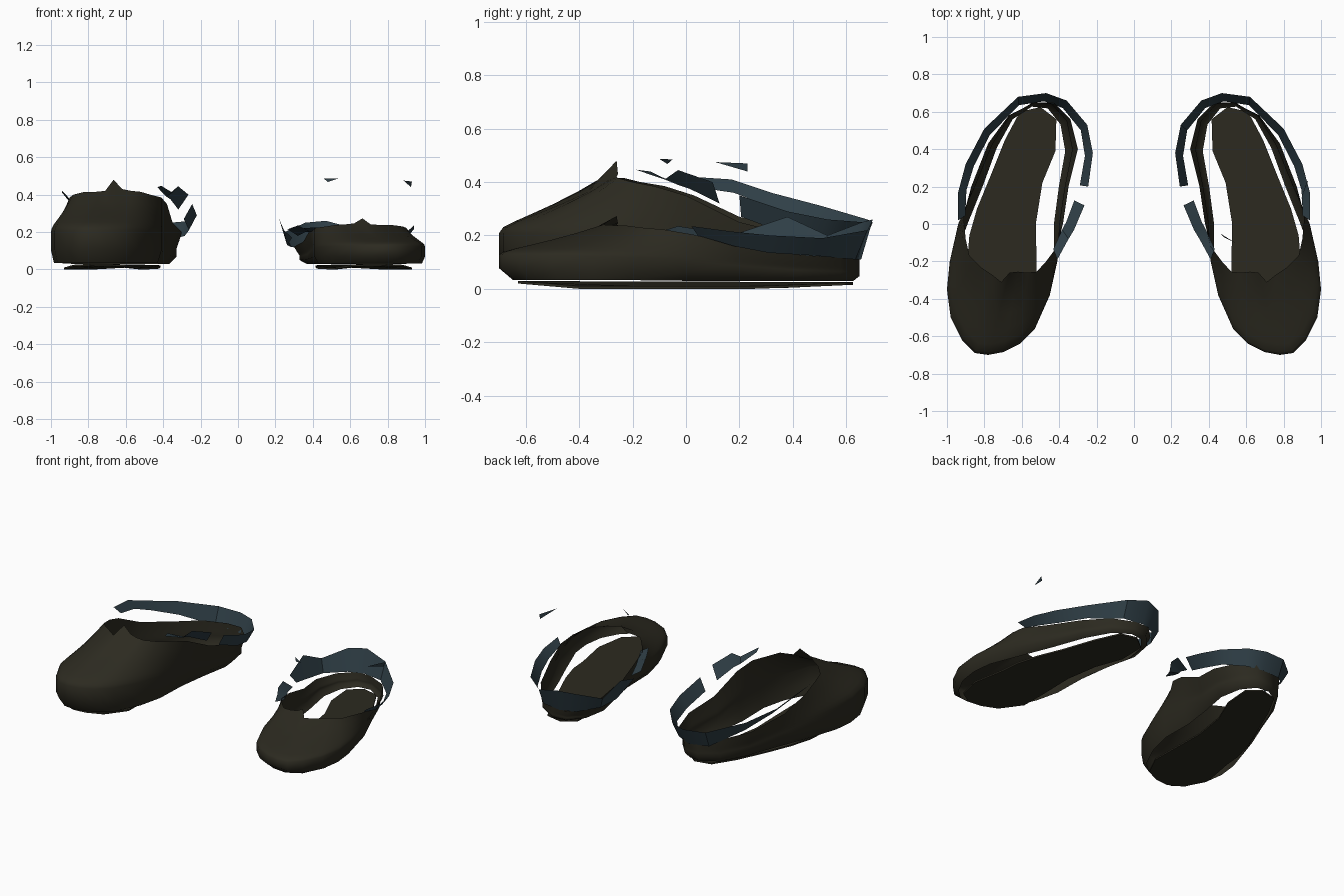
import bpy, math

cube = bpy.data.objects.get("Cube")
if cube:
    bpy.data.objects.remove(cube, do_unlink=True)


def material(name, rgb):
    mat = bpy.data.materials.new(name)
    mat.use_nodes = True
    mat.diffuse_color = (*rgb, 1)
    mat.node_tree.nodes["Principled BSDF"].inputs["Base Color"].default_value = (*rgb, 1)
    return mat


OLIVE = material("dark olive leather", (0.025, 0.023, 0.0145))
BLUE = material("dark slate blue trim", (0.029, 0.050, 0.063))


def make(name, verts, faces, mat, angle=30):
    mesh = bpy.data.meshes.new(name)
    mesh.from_pydata(verts, [], faces)
    mesh.materials.append(mat)
    obj = bpy.data.objects.new(name, mesh)
    bpy.context.collection.objects.link(obj)
    bpy.ops.object.select_all(action="DESELECT")
    obj.select_set(True)
    bpy.context.view_layer.objects.active = obj
    bpy.ops.object.mode_set(mode="EDIT")
    bpy.ops.mesh.select_all(action="SELECT")
    bpy.ops.mesh.normals_make_consistent(inside=False)
    bpy.ops.object.mode_set(mode="OBJECT")
    bpy.ops.object.shade_smooth_by_angle(angle=math.radians(angle))


def loft(rows, closed):
    """Join rows of equal length into a grid of quads."""
    n = len(rows[0])
    verts = [v for row in rows for v in row]
    faces = []
    for r in range(len(rows) - 1):
        for i in range(n if closed else n - 1):
            j = (i + 1) % n
            faces.append((r * n + i, r * n + j, (r + 1) * n + j, (r + 1) * n + i))
    return verts, faces


# Columns around the shoe: widest outline x, y and rim x, y, z
COLUMNS = [
    (.78, -.70, .665, -.26, .48), (.85, -.69, .71, -.31, .42),
    (.92, -.62, .76, -.27, .415), (.98, -.5, .82, -.23, .415),
    (1, -.35, .88, -.17, .4), (.985, -.2, .9, -.08, .385),
    (.94, 0, .91, .03, .35), (.85, .2, .87, .2, .27),
    (.76, .42, .78, .43, .21), (.66, .58, .67, .58, .19),
    (.54, .65, .53, .65, .18), (.44, .64, .43, .65, .18),
    (.36, .55, .34, .56, .18), (.33, .4, .3, .4, .2),
    (.37, .2, .35, .2, .25), (.4, 0, .38, 0, .35),
    (.41, -.2, .41, -.12, .385), (.45, -.38, .47, -.2, .4),
    (.53, -.56, .52, -.255, .415), (.61, -.64, .57, -.26, .42),
    (.7, -.685, .62, -.255, .43)]

# Sole outline
SOLE = [(.79, -.63), (.88, -.57), (.93, -.4), (.89, -.18), (.88, -.06),
        (.84, .08), (.77, .25), (.69, .45), (.61, .6), (.5, .625),
        (.415, .56), (.42, .39), (.49, .22), (.525, 0), (.52, -.25),
        (.52, -.42), (.6, -.57), (.7, -.62)]

# Trim plan along its flared upper edge, from the outer arm round the heel
BAND = [(.94, .02), (.94, .17), (.9, .32), (.8, .51), (.62, .68), (.47, .7),
        (.36, .66), (.25, .53), (.22, .38), (.245, .2)]
TAB = [(.41, -.19), (.35, -.08), (.32, -.03), (.265, .1)]

# Lower and upper heights of the trim on each shoe
TALL_BAND = [(.38, .42), (.36, .41), (.31, .36), (.24, .31), (.15, .26),
             (.14, .25), (.15, .25), (.18, .26), (.21, .29), (.27, .35)]
LOW_BAND = [(.2, .235), (.16, .215), (.135, .2), (.125, .19), (.11, .22),
            (.11, .26), (.11, .25), (.12, .2), (.13, .27), (.17, .21)]
TALL_TAB = [(.44, .447), (.39, .41), (.375, .445), (.32, .4)]
LOW_TAB = [(.22, .225), (.2, .22), (.2, .235), (.18, .215)]


def upper(name, side, stretch):
    rows = []

    def row(func):
        pts = [func(*c) for c in COLUMNS]
        rows.append([(side * x, y, .03 + (z - .03) * stretch) for x, y, z in pts])

    def hem(x, y, rx, ry, rz):
        # the hem tucks in below the widest outline
        if y < -.1:
            return x + (.73 - x) * .06, y + (-.3 - y) * .13, .035
        return x + (.58 - x) * .15, y + (.2 - y) * .05, .03

    def bulge(part):
        a = part * math.pi / 2

        def point(x, y, rx, ry, rz):
            # the throat peak lifts only at the rim
            t = 1 - math.cos(a)
            low, crest = .5 * min(rz, .42), rz if part == 1 else min(rz, .42)
            lift = .38 * math.sin(a) + .62 * t ** 1.8
            return x + (rx - x) * t, y + (ry - y) * t, low + (crest - low) * lift
        return point

    row(hem)
    row(lambda x, y, rx, ry, rz: (x, y, .03 + .18 * rz))
    for k in range(7):
        row(bulge(k / 6))
    make(name, *loft(rows, True), OLIVE, 75)


def sole(name, side):
    n = len(SOLE)

    def rise(y):
        return .02 * max(0, (-y - .4) / .23) + .015 * max(0, (y - .3) / .32)

    layers = [[(side * x, y, base + rise(y)) for x, y in SOLE] for base in (0, .01)]
    verts, faces = loft(layers, True)
    faces += [tuple(range(n)), tuple(range(n, 2 * n))]
    make(name, verts, faces, OLIVE)


def trim(name, side, plan, heights, flare):
    low, high = [], []
    for (x, y), (z0, z1) in zip(plan, heights):
        dx, dy = .58 - x, .25 - y
        d = math.hypot(dx, dy)
        low.append((side * (x + dx / d * flare), y + dy / d * flare, z0))
        high.append((side * x, y, z1))
    make(name, *loft([low, high], False), BLUE)


for label, side, stretch, band, tab in (
        ("right", -1, 1, TALL_BAND, TALL_TAB),
        ("left", 1, .54, LOW_BAND, LOW_TAB)):
    upper(label + "_shoe_upper", side, stretch)
    sole(label + "_shoe_sole", side)
    trim(label + "_heel_trim", side, BAND, band, .045)
    trim(label + "_inner_trim_tab", side, TAB, tab, .06)

# Loose trim scraps above the low shoe
make("inner_trim_scrap", [(.46, -.05, .485), (.54, -.1, .487), (.48, -.07, .468)],
     [(0, 1, 2)], BLUE)
make("outer_trim_scrap", [(.885, .11, .475), (.93, .23, .47), (.925, .23, .44)],
     [(0, 1, 2)], BLUE)
